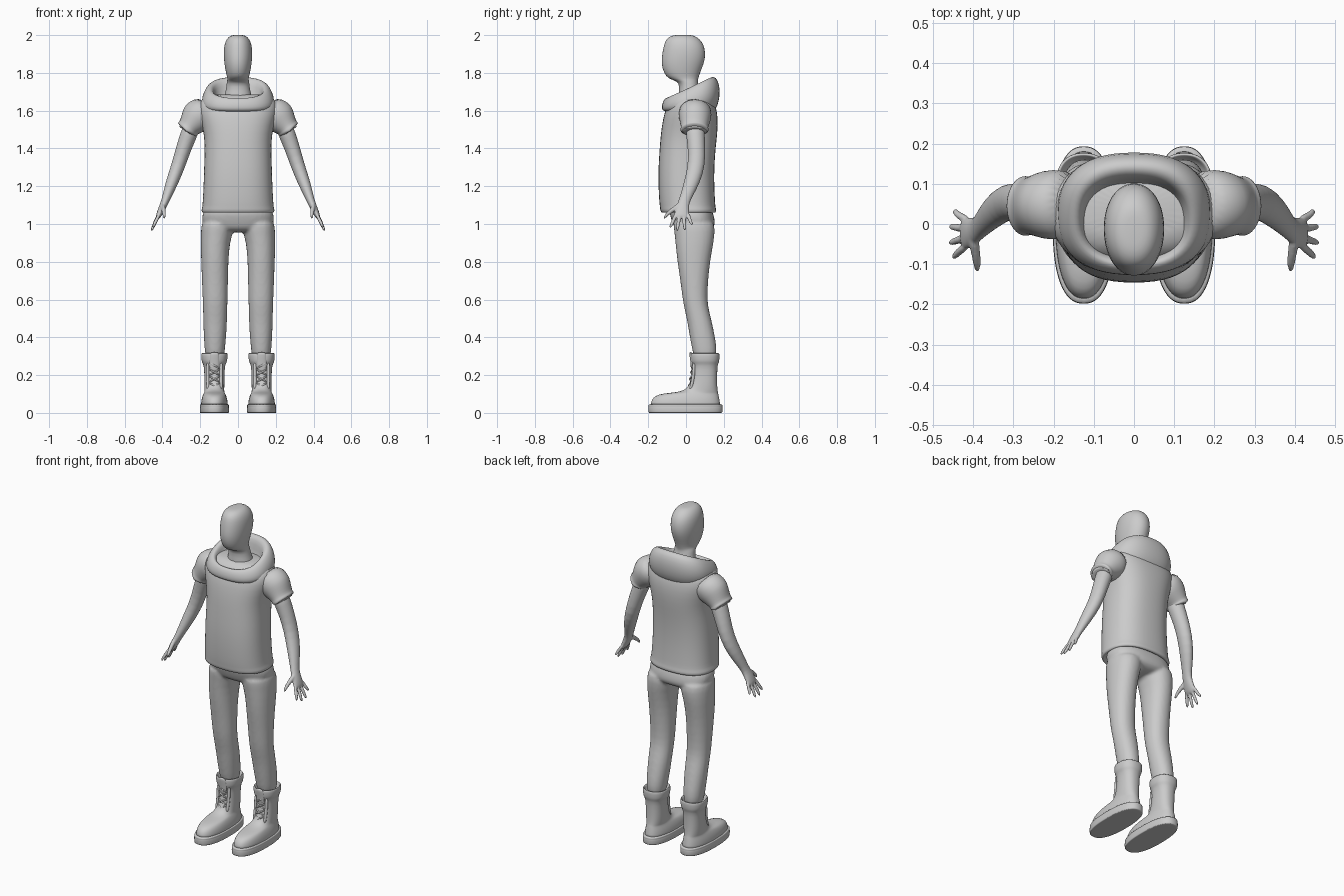
import bpy, bmesh
from math import sin, cos, pi, copysign
from mathutils import Vector


def oval(n, seg):
    """Unit superellipse, n = 2 is round, larger is boxier."""
    f = lambda t: copysign(abs(t) ** (2 / n), t)
    return [(f(cos(2 * pi * i / seg)), f(sin(2 * pi * i / seg))) for i in range(seg)]


def stack(rows, cx=0, n=2.2, seg=28):
    """Level rings: (z, half width, front y, back y[, z at back])."""
    rings = []
    for z, rx, yf, yb, *zb in rows:
        zb = zb[0] if zb else z
        rings.append([Vector((cx + rx * u, (yf + yb) / 2 + (yb - yf) / 2 * v,
                              (z + zb) / 2 + (zb - z) / 2 * v)) for u, v in oval(n, seg)])
    return rings


def tube(rows, seg=16):
    """Rings square to a path: (x, y, z, radius across, radius front-back)."""
    pts = [Vector(r[:3]) for r in rows]
    rings = []
    for i, r in enumerate(rows):
        t = (pts[min(i + 1, len(pts) - 1)] - pts[max(i - 1, 0)]).normalized()
        u = Vector((0, 1, 0)).cross(t).normalized()
        v = t.cross(u)
        rings.append([pts[i] + u * r[3] * a + v * r[4] * b for a, b in oval(2, seg)])
    return rings


def skin(name, parts, cap=True, mirror=False, voxel=0, subdiv=1):
    bm = bmesh.new()
    for rings in parts:
        vs = [[bm.verts.new(p) for p in ring] for ring in rings]
        for a, b in zip(vs, vs[1:]):
            for i in range(len(a)):
                j = (i + 1) % len(a)
                bm.faces.new((a[i], a[j], b[j], b[i]))
        if cap:
            bm.faces.new(vs[0])
            bm.faces.new(vs[-1])
    bmesh.ops.recalc_face_normals(bm, faces=bm.faces)
    for f in bm.faces:
        f.smooth = True
    me = bpy.data.meshes.new(name)
    bm.to_mesh(me)
    bm.free()
    ob = bpy.data.objects.new(name, me)
    bpy.context.collection.objects.link(ob)
    if subdiv:
        m = ob.modifiers.new("round", 'SUBSURF')
        m.levels = m.render_levels = subdiv
    if voxel:
        m = ob.modifiers.new("fuse", 'REMESH')
        m.mode, m.voxel_size, m.use_smooth_shade = 'VOXEL', voxel, True
        m = ob.modifiers.new("relax", 'SMOOTH')
        m.factor, m.iterations = 0.5, 4
    if mirror:
        m = ob.modifiers.new("mirror", 'MIRROR')
        m.use_mirror_merge = False
    return ob


# Head and neck
skin("head", [stack([
    (1.60, .10, -.05, .10), (1.68, .07, -.04, .085), (1.73, .061, -.035, .066),
    (1.757, .059, -.045, .062), (1.768, .055, -.095, .065), (1.80, .064, -.118, .074),
    (1.85, .073, -.132, .096), (1.90, .077, -.127, .105), (1.95, .073, -.117, .095),
    (1.98, .060, -.105, .072), (1.997, .042, -.08, .045), (2.001, .02, -.05, .02)], n=2.1)])

# Shirt body with rolled hem
skin("shirt_body", [stack([
    (1.075, .17, -.11, .13), (1.06, .18, -.12, .145), (1.058, .19, -.13, .157),
    (1.073, .196, -.138, .162), (1.088, .19, -.138, .157), (1.11, .188, -.142, .155),
    (1.20, .183, -.147, .150), (1.30, .180, -.147, .150), (1.40, .177, -.140, .157),
    (1.48, .180, -.134, .167), (1.56, .203, -.122, .170), (1.62, .215, -.105, .160),
    (1.665, .195, -.075, .14), (1.69, .14, -.04, .11)], n=2.45)])

# Sleeves: shoulder cap, sleeve and rolled cuff
skin("sleeve", [tube([
    (.15, .05, 1.625, .075, .085), (.205, .048, 1.575, .092, .088), (.222, .047, 1.558, .088, .084),
    (.245, .046, 1.53, .071, .076), (.262, .045, 1.51, .058, .071), (.266, .045, 1.504, .061, .075),
    (.274, .045, 1.493, .061, .075), (.277, .045, 1.489, .054, .068), (.272, .045, 1.496, .045, .055)],
    seg=24)], mirror=True)

# Hood lying around the neck: outer drape, rim, inner fold
skin("hood", [stack([
    (1.595, .165, -.108, .150, 1.60), (1.60, .185, -.124, .168, 1.625),
    (1.615, .196, -.130, .181, 1.68), (1.645, .184, -.125, .178, 1.74),
    (1.665, .163, -.112, .160, 1.777), (1.668, .145, -.100, .137, 1.782),
    (1.655, .130, -.090, .116, 1.765), (1.635, .124, -.084, .108, 1.71),
    (1.62, .115, -.075, .10, 1.66), (1.635, .075, -.045, .08, 1.67)], n=2.4)], cap=False)

# Arms with palm, fingers and thumb
hand = [tube([
    (.235, .047, 1.54, .046, .052), (.262, .05, 1.47, .045, .05), (.288, .056, 1.40, .041, .046),
    (.316, .056, 1.31, .037, .046), (.346, .034, 1.23, .034, .042), (.372, .006, 1.16, .026, .033),
    (.388, -.012, 1.115, .020, .029), (.404, -.020, 1.08, .019, .037),
    (.420, -.024, 1.045, .015, .041), (.427, -.025, 1.03, .010, .036)], seg=20)]
for y0, y1, x1, z1 in ((-.055, -.083, .449, .985), (-.035, -.047, .457, .968),
                       (-.014, -.006, .456, .972), (.006, .032, .446, 1.0)):
    hand.append(tube([(.412, y0 + .004, 1.06, .010, .011),
                      ((.424 + x1) / 2, (y0 + y1) / 2, (1.04 + z1) / 2, .010, .0105),
                      (x1, y1, z1, .008, .0085), (x1 + .002, y1, z1 - .006, .003, .003)], seg=10))
hand.append(tube([(.400, -.028, 1.105, .014, .016), (.395, -.065, 1.078, .013, .014),
                  (.391, -.098, 1.055, .010, .010), (.390, -.113, 1.035, .008, .008),
                  (.390, -.116, 1.028, .003, .003)], seg=10))
skin("arm_and_hand", hand, mirror=True, voxel=.0045)

# Trousers: hips fused with both legs
pants = [stack([(.955, .10, -.03, .11), (.975, .17, -.06, .145), (1.0, .190, -.070, .157),
                (1.05, .192, -.088, .147), (1.10, .175, -.09, .13)], n=2.5)]
leg_rows = [(1.03, .085, -.075, .148, .108), (.97, .087, -.063, .155, .109),
            (.90, .077, -.056, .146, .121), (.80, .072, -.046, .127, .123),
            (.70, .069, -.030, .117, .122), (.60, .066, -.018, .112, .121),
            (.54, .064, -.006, .122, .121), (.48, .063, .008, .138, .121),
            (.40, .059, .020, .154, .122), (.34, .054, .032, .164, .123),
            (.27, .048, .045, .160, .123)]
for s in (-1, 1):
    rings = []
    for *row, cx in leg_rows:
        rings += stack([row], cx=s * cx, n=2.15)
    pants.append(rings)
skin("trousers", pants, voxel=.009)

# Boots: foot, shaft and flared cuff
BX = .125
skin("boot", [stack([
    (.03, .070, -.185, .182), (.045, .071, -.188, .182), (.07, .069, -.182, .178),
    (.09, .063, -.165, .174), (.103, .057, -.125, .171), (.109, .053, -.045, .169),
    (.122, .052, -.005, .167), (.15, .053, .020, .165), (.20, .053, .030, .165),
    (.255, .056, .036, .167), (.267, .066, .026, .175), (.285, .069, .024, .177),
    (.312, .071, .022, .178), (.318, .066, .027, .173), (.312, .060, .033, .168),
    (.27, .05, .045, .158)], cx=BX, n=2.3, seg=32)], mirror=True)

# Soles with a welt groove
skin("sole", [stack([
    (.0, .070, -.188, .183), (.0, .076, -.197, .191), (.004, .078, -.199, .194),
    (.030, .078, -.200, .195), (.034, .076, -.198, .193), (.036, .077, -.199, .194),
    (.045, .077, -.198, .193), (.047, .070, -.188, .184)], cx=BX, n=2.4, seg=32)], mirror=True)

# Crossed laces, side facings and tongue
laces = []
for k in range(4):
    z = .125 + .036 * k
    y = .012 + .006 * min(k, 2)
    for s in (-1, 1):
        laces.append(tube([(BX - s * .032, y + .016, z, .005, .005),
                           (BX, y - .002 - .002 * s, z + .018, .005, .005),
                           (BX + s * .032, y + .016, z + .036, .005, .005)], seg=8))
skin("laces", laces, mirror=True)
skin("eyelet_facing", [tube([(BX + s * .035, .022, .118, .008, .010), (BX + s * .035, .034, .16, .009, .009),
                             (BX + s * .036, .042, .22, .009, .009), (BX + s * .036, .042, .268, .009, .009)],
                            seg=10) for s in (-1, 1)], mirror=True)
skin("tongue", [tube([(BX, .040, .20, .026, .010), (BX, .034, .27, .027, .010),
                      (BX, .026, .310, .026, .009), (BX, .024, .322, .020, .006)], seg=14)], mirror=True)
